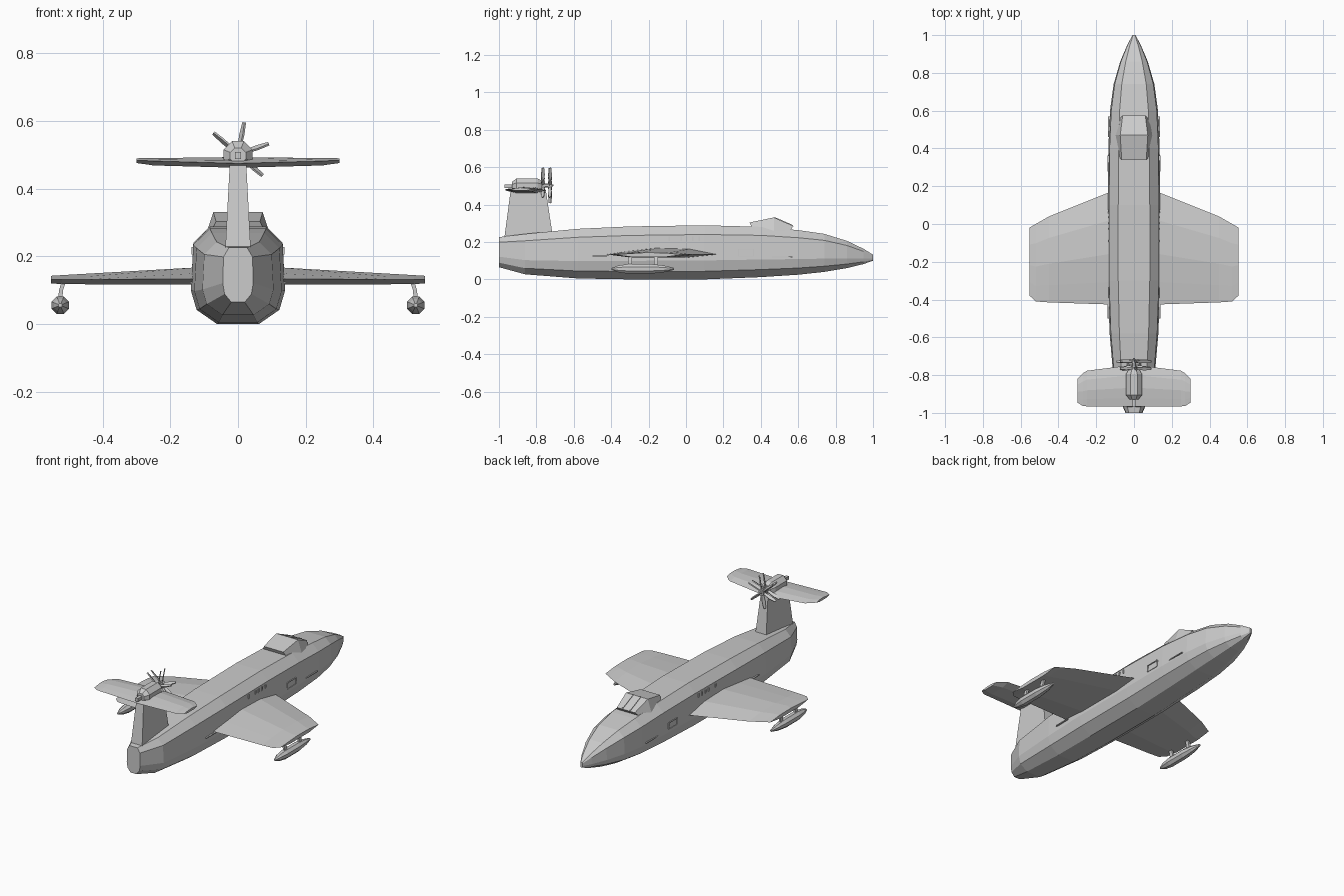
import bpy
import bmesh
import math
from mathutils import Matrix, Vector

if "Cube" in bpy.data.objects:
    bpy.data.objects.remove(bpy.data.objects["Cube"])

grey = bpy.data.materials.new("light_grey_paint")
grey.use_nodes = True
colour = (0.6, 0.6, 0.6, 1)
grey.diffuse_color = colour
shader = next(n for n in grey.node_tree.nodes if n.type == 'BSDF_PRINCIPLED')
shader.inputs["Base Color"].default_value = colour


def finish(name, bm):
    bmesh.ops.recalc_face_normals(bm, faces=bm.faces[:])
    mesh = bpy.data.meshes.new(name)
    bm.to_mesh(mesh)
    bm.free()
    mesh.materials.append(grey)
    obj = bpy.data.objects.new(name, mesh)
    bpy.context.collection.objects.link(obj)
    return obj


def loft(name, rings):
    """Skin a row of equal-length rings and cap both ends."""
    bm = bmesh.new()
    rows = [[bm.verts.new(p) for p in ring] for ring in rings]
    count = len(rows[0])
    for a, b in zip(rows, rows[1:]):
        for i in range(count):
            j = (i + 1) % count
            bm.faces.new((a[i], a[j], b[j], b[i]))
    bm.faces.new(rows[0])
    bm.faces.new(rows[-1])
    return finish(name, bm)


def box(name, centre, size):
    bm = bmesh.new()
    bmesh.ops.create_cube(bm, size=1)
    bmesh.ops.transform(bm, matrix=Matrix.Translation(centre) @ Matrix.Diagonal((*size, 1)), verts=bm.verts)
    return finish(name, bm)


def mirrored(points):
    """Close a half outline, listed top to bottom, across x = 0."""
    return points + [(-x, y, z) for x, y, z in reversed(points)]


def spindle(name, centre, stations, sides):
    """Faceted body of revolution along y."""
    cx, cy, cz = centre
    turns = [math.tau * (i + 0.5) / sides for i in range(sides)]
    return loft(name, [[(cx + r * math.cos(t), cy + y, cz + r * math.sin(t)) for t in turns]
                       for y, r in stations])


# Hull: half width, top and bottom at each station
def hull_ring(y, w, top, bottom):
    h = top - bottom
    outline = [(0.6, 1), (0.95, 0.83), (1, 0.35), (0.88, 0.15), (0.44, 0)]
    return mirrored([(w * u, y, bottom + h * v) for u, v in outline])


loft("hull", [hull_ring(*s) for s in [
    (-1, 0.045, 0.226, 0.065),
    (-0.86, 0.105, 0.243, 0.027),
    (-0.58, 0.129, 0.27, 0.005),
    (-0.3, 0.139, 0.283, 0),
    (0.1, 0.139, 0.289, 0),
    (0.4, 0.136, 0.281, 0.012),
    (0.6, 0.127, 0.263, 0.025),
    (0.74, 0.108, 0.243, 0.04),
    (0.86, 0.073, 0.206, 0.06),
    (0.95, 0.035, 0.163, 0.082),
    (1, 0.008, 0.132, 0.1)]])

# Canopy with a raised brow and sloping windscreen
canopy = []
for y, base_y, top_x, base_x, top, base in [
        (0.34, 0.36, 0.065, 0.085, 0.304, 0.26),
        (0.47, 0.47, 0.073, 0.1, 0.331, 0.25),
        (0.575, 0.54, 0.06, 0.092, 0.285, 0.24)]:
    canopy.append(mirrored([(top_x, y, top), (base_x, base_y, base)]))
loft("canopy", canopy)
for x in (-0.025, 0.025):
    loft("canopy_frame", [[(x + dx, y, z + dz) for dx, dz in
                           ((-0.003, 0), (0.003, 0), (0.003, 0.004), (-0.003, 0.004))]
                          for y, z in ((0.472, 0.33), (0.57, 0.287))])


# Aerofoil ring across one span position
def foil(x, lead, trail, edge, top, bottom):
    chord = lead - trail
    upper = [(0.25, 0.85), (0.55, 1), (0.8, 0.5)]
    lower = [(0.75, 1), (0.25, 1)]
    ring = [(x, lead, edge)]
    ring += [(x, lead - chord * u, edge + (top - edge) * v) for u, v in upper]
    ring.append((x, trail, edge))
    ring += [(x, lead - chord * u, edge + (bottom - edge) * v) for u, v in lower]
    return ring


# Wings
for side, s in (("left", 1), ("right", -1)):
    loft(side + "_wing", [foil(s * x, *rest) for x, *rest in [
        (0.1, 0.18, -0.427, 0.134, 0.169, 0.118),
        (0.45, 0.04, -0.415, 0.132, 0.149, 0.118),
        (0.52, 0, -0.41, 0.132, 0.145, 0.119),
        (0.552, -0.018, -0.38, 0.132, 0.143, 0.12)]])

    # Wing tip floats on paired struts
    spindle(side + "_float", (s * 0.525, -0.23, 0.056), [
        (-0.168, 0.006), (-0.13, 0.02), (-0.08, 0.028),
        (0.04, 0.028), (0.11, 0.02), (0.166, 0.006)], 8)
    for y in (-0.3, -0.16):
        loft(side + "_float_strut", [[(s * x + dx, y + dy, z) for dx, dy in
                                      ((-0.006, -0.011), (0.006, -0.011), (0.006, 0.011), (-0.006, 0.011))]
                                     for x, z in ((0.525, 0.07), (0.523, 0.1), (0.515, 0.125))])

    # Side windows, hatch frame and rub strips
    for y in (-0.09, -0.025, 0.005, 0.037, 0.07):
        box(side + "_window", (s * 0.135, y, 0.217), (0.006, 0.008, 0.022))
    for y in (0.28, 0.36):
        box(side + "_hatch_edge", (s * 0.136, y, 0.142), (0.006, 0.006, 0.038))
    for z in (0.123, 0.161):
        box(side + "_hatch_rail", (s * 0.136, 0.32, z), (0.006, 0.08, 0.004))
    box(side + "_forward_strip", (s * 0.132, 0.515, 0.119), (0.009, 0.11, 0.005))
    box(side + "_rear_strip", (s * 0.137, -0.45, 0.124), (0.009, 0.1, 0.005))

# Fin: slab tapering upward
loft("fin", [[(-w, back, z), (w, back, z), (w, front, z), (-w, front, z)]
             for w, back, front, z in ((0.038, -0.972, -0.71, 0.215), (0.024, -0.937, -0.75, 0.48))])

# Tailplane with clipped corners
tail = [(0, -0.745, -0.965, 0.475, 0.493, 0.462),
        (0.25, -0.777, -0.965, 0.482, 0.491, 0.469),
        (0.27, -0.79, -0.964, 0.483, 0.491, 0.472),
        (0.3, -0.82, -0.945, 0.483, 0.49, 0.476)]
loft("tailplane", [foil(-x, *r) for x, *r in reversed(tail)] + [foil(x, *r) for x, *r in tail[1:]])

# Engine nacelle, exhaust and shaft
spindle("nacelle", (0, -0.85, 0.498), [(-0.08, 0.025), (-0.055, 0.046), (0.055, 0.046), (0.08, 0.03)], 8)
box("exhaust", (0, -0.945, 0.498), (0.018, 0.05, 0.02))
spindle("propeller_shaft", (0, -0.745, 0.502), [(-0.04, 0.012), (0.02, 0.012), (0.036, 0.004)], 8)

# Paired six-bladed propellers
for name, y in (("rear_propeller", -0.765), ("front_propeller", -0.727)):
    spindle(name + "_hub", (0, y, 0.502), [(-0.01, 0.018), (0.01, 0.018)], 8)
    for k in range(6):
        turn = Matrix.Rotation(math.radians(11 + 60 * k), 4, 'Y')
        pitch = Matrix.Rotation(math.radians(30), 4, 'Z')
        rings = []
        for r, w in ((0.01, 0.006), (0.06, 0.01), (0.096, 0.006)):
            corners = ((-0.003, -w), (0.003, -w), (0.003, w), (-0.003, w))
            rings.append([turn @ pitch @ Vector((a, b, r)) + Vector((0, y, 0.502)) for a, b in corners])
        loft(name + "_blade", rings)
